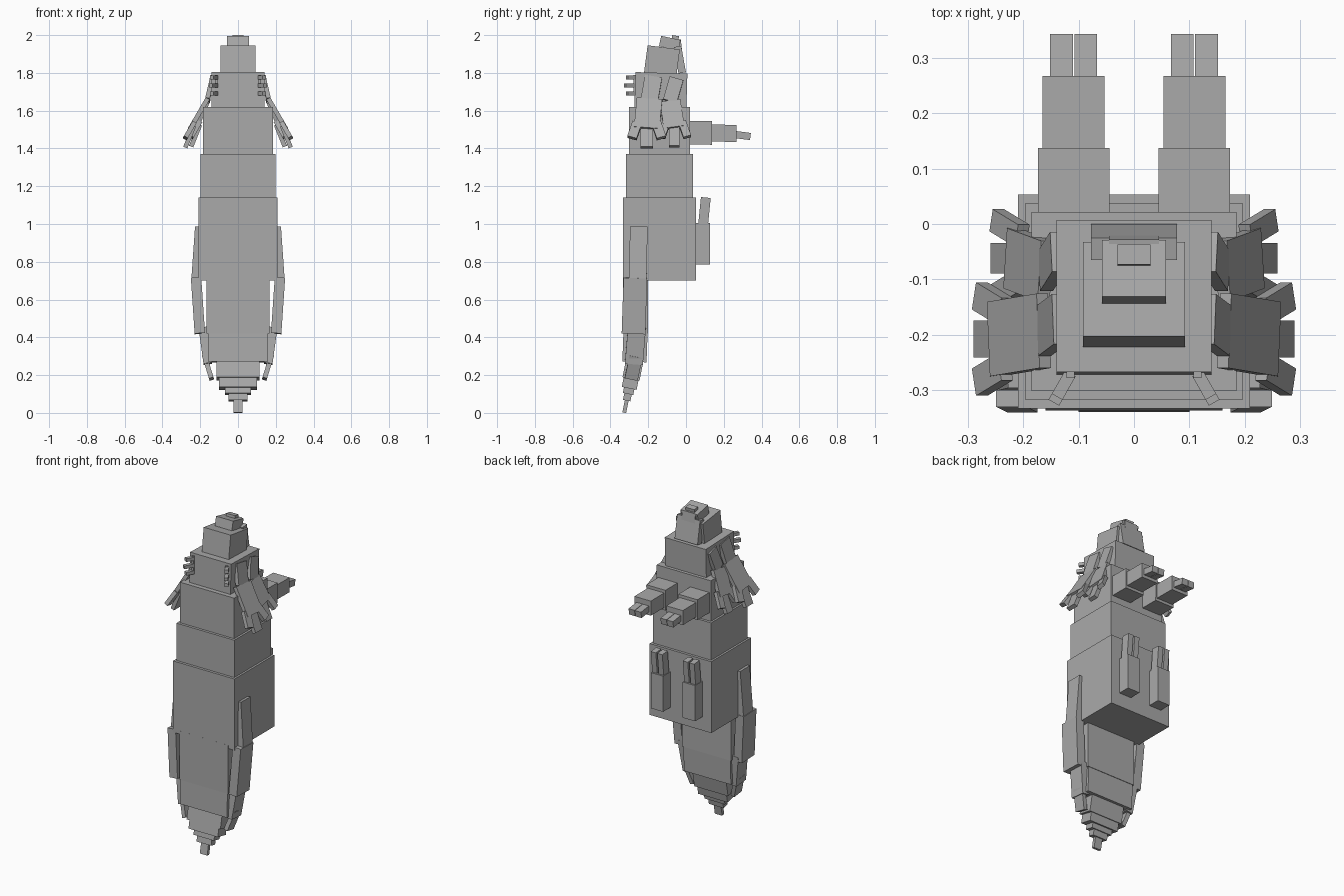
import bpy
from mathutils import Vector, Matrix

cube = bpy.data.objects.get("Cube")
if cube:
    bpy.data.objects.remove(cube, do_unlink=True)

tone = 0.4
grey = bpy.data.materials.new("plain_grey")
grey.use_nodes = True
grey.diffuse_color = (tone, tone, tone, 1)
shader = grey.node_tree.nodes["Principled BSDF"]
shader.inputs["Base Color"].default_value = grey.diffuse_color


def bar(name, start, end, width, depth):
    """Box running from start to end, with its depth turned towards y."""
    start, end = Vector(start), Vector(end)
    along = (end - start).normalized()
    back = Vector((0, 1, 0))
    back = (back - along * back.dot(along)).normalized()
    across = back.cross(along)
    turn = Matrix((across, back, along)).transposed().to_4x4()
    size = Matrix.Diagonal((width, depth, (end - start).length, 1))
    bpy.ops.mesh.primitive_cube_add(size=1)
    part = bpy.context.object
    part.name = part.data.name = name
    part.data.transform(Matrix.Translation((start + end) / 2) @ turn @ size)
    part.data.materials.append(grey)


def pair(name, start, end, width, depth):
    """The same bar on the left and mirrored on the right."""
    for side, sign in (("left", 1), ("right", -1)):
        flip = Vector((sign, 1, 1))
        bar(f"{side}_{name}", flip * Vector(start), flip * Vector(end), width, depth)


def centre_bar(name, bottom, top, width, depth):
    """Bar on the middle line; bottom and top are (y, z)."""
    bar(name, (0, *bottom), (0, *top), width, depth)


# Trunk: stacked tiers, each a little narrower and shallower
trunk_levels = (.7, 1.14, 1.37, 1.62)
trunk_names = ("lower_body", "middle_body", "upper_body")
for tier, name in enumerate(trunk_names):
    low, high = trunk_levels[tier:tier + 2]
    centre = -.14
    centre_bar(name, (centre, low), (centre, high),
               .42 - .025 * tier, .387 - .032 * tier)

# Neck, head, snout and lower jaw
centre_bar("neck", (-.136, 1.61), (-.13, 1.8), .28, .275)
centre_bar("head", (-.137, 1.79), (-.118, 1.935), .184, .172)
centre_bar("snout", (-.092, 1.93), (-.08, 1.985), .116, .105)
centre_bar("nose", (-.06, 1.96), (-.055, 1.997), .06, .036)
centre_bar("lower_jaw", (-.02, 1.8), (-.045, 1.94), .156, .04)
centre_bar("jaw_tip", (-.028, 1.87), (-.04, 1.975), .09, .025)


def tail_line(height):
    """The tail runs straight down, then its end bends to the front."""
    bend = max(0, .3 - height)
    return -.267 - bend * .2, height


# Tail: every segment hangs inside the one above, depth following width
tail_levels = (.71, .42, .27, .18, .13, .1, .065, .001)
tail_widths = (.334, .32, .23, .2, .14, .1, .05)
tail_names = ("base", "middle", "lower", "lower_step", "end", "end_step", "tip")
overlap = .01
for index, name in enumerate(tail_names):
    high, low = tail_levels[index:index + 2]
    width = tail_widths[index]
    centre_bar("tail_" + name, tail_line(low), tail_line(high + overlap),
               width, width * .4)

# Arms reaching backwards and feet pointing up, each ending in two toes
limb = .109
pair("upper_arm", (limb, -.02, 1.483), (limb, .137, 1.482), .13, .125)
pair("forearm", (limb, .13, 1.481), (limb, .267, 1.48), .112, .09)
pair("foot", (limb, .09, .785), (limb, .09, 1.005), .084, .075)
for toe, offset in (("inner", -.022), ("outer", .022)):
    x = limb + offset
    pair(toe + "_hand_toe", (x, .25, 1.475), (x, .341, 1.463), .041, .038)
    pair(toe + "_foot_toe", (x, .09, .99), (x, .105, 1.14), .034, .052)

# Side fins, following the tail down and closing in at its end
pair("fin_top", (.205, -.25, .985), (.225, -.255, .7), .045, .093)
pair("fin_middle", (.222, -.268, .715), (.202, -.278, .42), .055, .125)
pair("fin_lower", (.186, -.26, .45), (.16, -.276, .26), .045, .095)
pair("fin_end", (.177, -.265, .3), (.14, -.29, .18), .025, .07)

# Whiskers on a thin root at the front corners of the neck
root_x, root_y = .115, -.27
pair("whisker_root", (root_x, root_y, 1.79), (root_x, root_y, 1.68), .014, .016)
whiskers = (("upper", 1, .8), ("middle", 0, 1), ("lower", -1, .8))
for name, row, reach in whiskers:
    height = 1.733 + row * .042
    tip = (root_x + .03 * reach, root_y - .053 * reach, height)
    pair(name + "_whisker", (root_x, root_y, height), tip, .02, .022)


def hanging_frill(name, shoulder, top, bottom, width):
    """A strap, a sloping plate and three fingers fanned from its lower edge."""
    thick = .024
    top, bottom = Vector(top), Vector(bottom)
    pair(name + "_strap", shoulder, top, thick, width * .68)
    pair(name + "_plate", top, bottom, thick, width)
    for finger, fan in (("front", -1), ("middle", 0), ("rear", 1)):
        outer = abs(fan)
        start = bottom + Vector((-.02, fan * width * .37, .015 + outer * .015))
        end = start + Vector((.046, fan * .028, -.115 + outer * .035))
        pair(f"{name}_{finger}_finger", start, end, thick, width * (.5 - outer * .12))


hanging_frill("front_frill", (.135, -.172, 1.78), (.163, -.193, 1.66),
              (.253, -.208, 1.505), .135)
hanging_frill("rear_frill", (.138, -.05, 1.77), (.16, -.085, 1.65),
              (.222, -.062, 1.51), .11)
